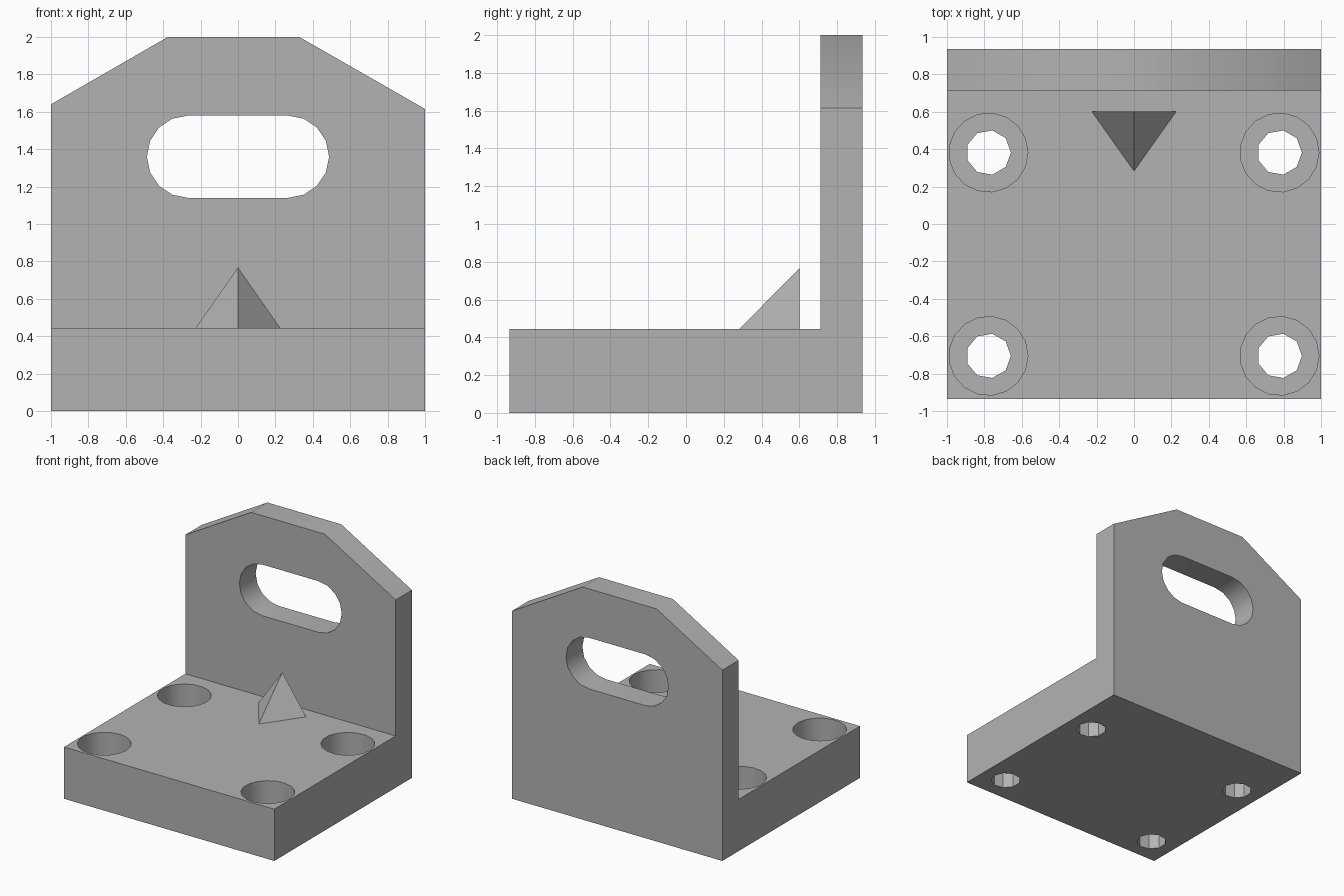
import bpy, bmesh
from math import pi, cos, sin
from mathutils import Vector

cube = bpy.data.objects.get("Cube")
if cube:
    bpy.data.objects.remove(cube, do_unlink=True)

grey = bpy.data.materials.new("plain grey")
grey.use_nodes = True
COLOUR = (0.45, 0.45, 0.45, 1)
grey.diffuse_color = COLOUR
grey.node_tree.nodes["Principled BSDF"].inputs["Base Color"].default_value = COLOUR


def add_object(name, bm):
    bmesh.ops.recalc_face_normals(bm, faces=bm.faces)
    mesh = bpy.data.meshes.new(name)
    bm.to_mesh(mesh)
    bm.free()
    mesh.materials.append(grey)
    obj = bpy.data.objects.new(name, mesh)
    bpy.context.collection.objects.link(obj)
    return obj


def prism(outline, direction):
    """Closed solid from an outline pushed along a direction."""
    bm = bmesh.new()
    face = bm.faces.new([bm.verts.new(p) for p in outline])
    pushed = bmesh.ops.extrude_face_region(bm, geom=[face], use_keep_orig=True)
    moved = [v for v in pushed["geom"] if isinstance(v, bmesh.types.BMVert)]
    bmesh.ops.translate(bm, verts=moved, vec=direction)
    return bm


def ring(cx, cy, z, radius, sides):
    return [(cx + radius * cos(2 * pi * i / sides),
             cy + radius * sin(2 * pi * i / sides), z) for i in range(sides)]


def cut(target, name, bm):
    cutter = add_object(name, bm)
    cutter.hide_render = True
    mod = target.modifiers.new(name, "BOOLEAN")
    mod.operation = "DIFFERENCE"
    mod.solver = "EXACT"
    mod.object = cutter
    bpy.context.view_layer.objects.active = target
    bpy.ops.object.modifier_apply(modifier=mod.name)
    bpy.data.objects.remove(cutter, do_unlink=True)


# L-shaped bracket: thick base with an upright plate at the back
DEPTH, WALL, BASE = 0.935, 0.713, 0.445
profile = [(-DEPTH, 0), (DEPTH, 0), (DEPTH, 2), (WALL, 2), (WALL, BASE), (-DEPTH, BASE)]
body = prism([(-1, y, z) for y, z in profile], (2, 0, 0))

# Sloped upper corners of the plate
for side, inner, low in ((-1, 0.375, 1.64), (1, 0.328, 1.615)):
    normal = Vector((side * (2 - low), 0, 1 - inner))
    sliced = bmesh.ops.bisect_plane(
        body, geom=body.verts[:] + body.edges[:] + body.faces[:],
        plane_co=(side, 0, low), plane_no=normal, clear_outer=True)
    edges = [e for e in sliced["geom_cut"] if isinstance(e, bmesh.types.BMEdge)]
    bmesh.ops.contextual_create(body, geom=edges)
bracket = add_object("bracket", body)

# Long rounded slot through the plate
STEPS, RADIUS = 8, 0.22
slot = []
for side, start in ((1, -pi / 2), (-1, pi / 2)):
    for i in range(STEPS + 1):
        a = start + pi * i / STEPS
        slot.append((side * 0.267 + RADIUS * cos(a), 0.6, 1.36 + RADIUS * sin(a)))
cut(bracket, "slot_cutter", prism(slot, (0, 0.5, 0)))

# Counterbored bolt holes near the base corners
for x in (-0.778, 0.778):
    for y in (-0.705, 0.382):
        cut(bracket, "bore_cutter", prism(ring(x, y, 0.2, 0.211, 17), (0, 0, 0.4)))
        cut(bracket, "hole_cutter", prism(ring(x, y, -0.1, 0.12, 9), (0, 0, 0.4)))

# Pointed stop on the base, with an upright back face
bm = bmesh.new()
left, right, front, tip = [bm.verts.new(p) for p in (
    (-0.226, 0.602, BASE), (0.226, 0.602, BASE), (0, 0.283, BASE), (0, 0.602, 0.768))]
for tri in ((left, right, front), (left, tip, right), (left, front, tip), (front, right, tip)):
    bm.faces.new(tri)
stop = add_object("pointed_stop", bm)

# Smooth the slot and bores, keep the flat sides crisp
bpy.ops.object.select_all(action="DESELECT")
bracket.select_set(True)
bpy.context.view_layer.objects.active = bracket
bpy.ops.object.shade_smooth_by_angle(angle=pi / 6)
